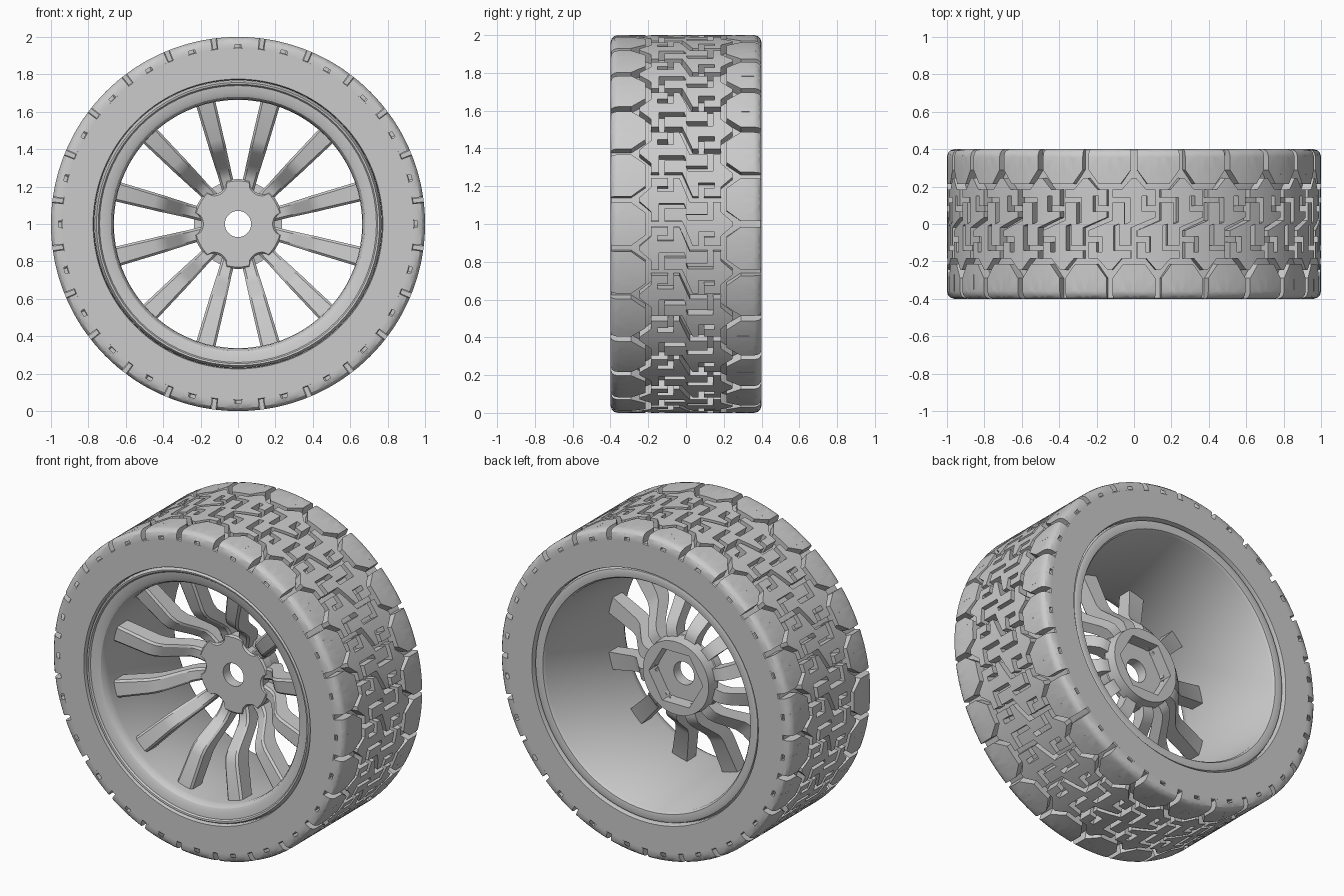
import bpy, bmesh, math
from mathutils import Matrix, Vector

if "Cube" in bpy.data.objects:
    bpy.data.objects.remove(bpy.data.objects["Cube"])

GREY = (0.6, 0.6, 0.6, 1)
grey = bpy.data.materials.new("light grey")
grey.use_nodes = True
grey.diffuse_color = GREY
grey.node_tree.nodes["Principled BSDF"].inputs["Base Color"].default_value = GREY

REPEATS = 24
PITCH = math.tau / REPEATS
HALF = PITCH / 2


def finish(bm, name, angle=30):
    """Turn a bmesh into a shaded object."""
    bmesh.ops.recalc_face_normals(bm, faces=bm.faces)
    mesh = bpy.data.meshes.new(name)
    bm.to_mesh(mesh)
    bm.free()
    mesh.materials.append(grey)
    obj = bpy.data.objects.new(name, mesh)
    bpy.context.collection.objects.link(obj)
    bpy.ops.object.select_all(action='DESELECT')
    obj.select_set(True)
    bpy.context.view_layer.objects.active = obj
    bpy.ops.object.shade_smooth_by_angle(angle=math.radians(angle))
    return obj


def polar(r, a, y):
    return Vector((r * math.sin(a), y, 1 + r * math.cos(a)))


def ring_loft(name, profile, segments):
    """Closed loft round the axle; a radius is a number or a function of angle."""
    bm = bmesh.new()
    rings = []
    for r, y in profile:
        angles = [math.tau * i / segments for i in range(segments)]
        rings.append([bm.verts.new(polar(r(a) if callable(r) else r, a, y)) for a in angles])
    for k, ring in enumerate(rings):
        following = rings[(k + 1) % len(rings)]
        for i in range(segments):
            j = (i + 1) % segments
            bm.faces.new((ring[i], ring[j], following[j], following[i]))
    return finish(bm, name)


# Tyre carcass
side = [(0.77, 0.385), (0.775, 0.4), (0.94, 0.4), (0.945, 0.395)]
ring_loft("tyre_carcass", [(r, -y) for r, y in side] + side[::-1], 144)

# Wheel rim with rounded front lip and tapered barrel
ring_loft("rim", [
    (0.77, -0.36), (0.765, -0.385), (0.757, -0.397), (0.747, -0.395), (0.74, -0.385),
    (0.70, -0.38), (0.68, -0.37), (0.668, -0.35), (0.664, -0.32), (0.668, -0.12),
    (0.70, 0.37), (0.71, 0.385), (0.745, 0.39), (0.76, 0.385), (0.77, 0.36)], 72)


# Tread: flat outlines are cut into strips, thickened and wrapped round the tyre
def top_radius(v):
    d = min(max(abs(v) - 0.36, 0), 0.04)
    return 0.96 + math.sqrt(0.04 ** 2 - d * d)


# Shoulder block with a hooked slot
shoulder = [
    (-.115, .4), (-.115, .29), (-.06, .215), (.06, .215), (.115, .29), (.115, .4),
    (.018, .4), (.018, .295), (.042, .295), (.042, .355), (.072, .355), (.072, .285),
    (.05, .262), (-.01, .262), (-.018, .27), (-.018, .4)]
# Half of the stepped centre block; the other half is a half turn of it
centre_half = [
    (-.116, .02), (-.116, .115), (-.05, .115), (-.05, 0), (-.022, .01), (-.022, .143),
    (-.116, .143), (-.116, .185), (-.065, .185), (-.012, .245), (.012, .245),
    (.065, .185), (.116, .185), (.116, .095), (.07, .095), (.07, .15), (.042, .15),
    (.042, .067), (.116, .067), (.116, .035)]
outlines = [
    [(u + HALF, v) for u, v in shoulder],
    [(-u, -v) for u, v in shoulder],
    centre_half + [(-HALF - u, -v) for u, v in centre_half]]

bm = bmesh.new()
for outline in outlines:
    bm.faces.new([bm.verts.new((u, v, 0)) for u, v in outline])
bmesh.ops.triangulate(bm, faces=bm.faces[:])
cuts = [((i * PITCH / 6, 0, 0), (1, 0, 0)) for i in range(-6, 7)]
cuts += [((0, s * v, 0), (0, 1, 0)) for s in (-1, 1) for v in (0.36, 0.38, 0.393)]
for point, normal in cuts:
    bmesh.ops.bisect_plane(bm, geom=bm.verts[:] + bm.edges[:] + bm.faces[:],
                           plane_co=point, plane_no=normal, dist=1e-5)
top = bmesh.ops.extrude_face_region(bm, geom=bm.faces[:])["geom"]
top_verts = {g for g in top if isinstance(g, bmesh.types.BMVert)}
for vert in bm.verts:
    u, v, _ = vert.co
    vert.co = polar(top_radius(v) if vert in top_verts else 0.94, u, v)
unit = bm.verts[:] + bm.edges[:] + bm.faces[:]
for i in range(1, REPEATS):
    copy = bmesh.ops.duplicate(bm, geom=unit)["geom"]
    bmesh.ops.rotate(bm, verts=[g for g in copy if isinstance(g, bmesh.types.BMVert)],
                     cent=(0, 0, 1), matrix=Matrix.Rotation(i * PITCH, 3, 'Y'))
finish(bm, "tread_blocks")


# Hub: scalloped front plate, round boss behind with a hexagonal socket
def scallop(a):
    d = (math.degrees(a) % 60 - 30) / 15
    return 0.24 - 0.045 * math.sqrt(max(0, 1 - d * d))


def scallop_inner(a):
    return scallop(a) - 0.01


def hexagon(a):
    return 0.16 / math.cos((a + math.pi / 6) % (math.pi / 3) - math.pi / 6)


ring_loft("hub", [
    (0.07, -0.045), (scallop_inner, -0.045), (scallop, -0.035), (scallop, 0.02),
    (0.235, 0.025), (0.225, 0.1), (hexagon, 0.1), (hexagon, 0.02), (0.07, 0.02)], 144)

# Spokes: chamfered bars that sweep forward from the hub to the rim
# Stations: radius, front face y, half width, thickness
stations = [
    (0.17, -0.03, 0.036, 0.08), (0.25, -0.042, 0.037, 0.09), (0.285, -0.06, 0.038, 0.10),
    (0.32, -0.10, 0.040, 0.11), (0.39, -0.195, 0.043, 0.12), (0.42, -0.225, 0.045, 0.115),
    (0.46, -0.243, 0.046, 0.11), (0.675, -0.285, 0.053, 0.10)]
CHAMFER = 0.012
bm = bmesh.new()
for k in range(12):
    turn = Matrix.Rotation(math.radians(15 + 30 * k), 3, 'Y')
    sections = []
    for r, y, w, t in stations:
        shape = [(-w, y + t), (-w, y + CHAMFER), (-w + CHAMFER, y),
                 (w - CHAMFER, y), (w, y + CHAMFER), (w, y + t)]
        sections.append([bm.verts.new(turn @ Vector((x, py, r)) + Vector((0, 0, 1)))
                         for x, py in shape])
    for a, b in zip(sections, sections[1:]):
        for i in range(6):
            j = (i + 1) % 6
            bm.faces.new((a[i], a[j], b[j], b[i]))
    bm.faces.new(sections[0])
    bm.faces.new(sections[-1])
finish(bm, "spokes")
